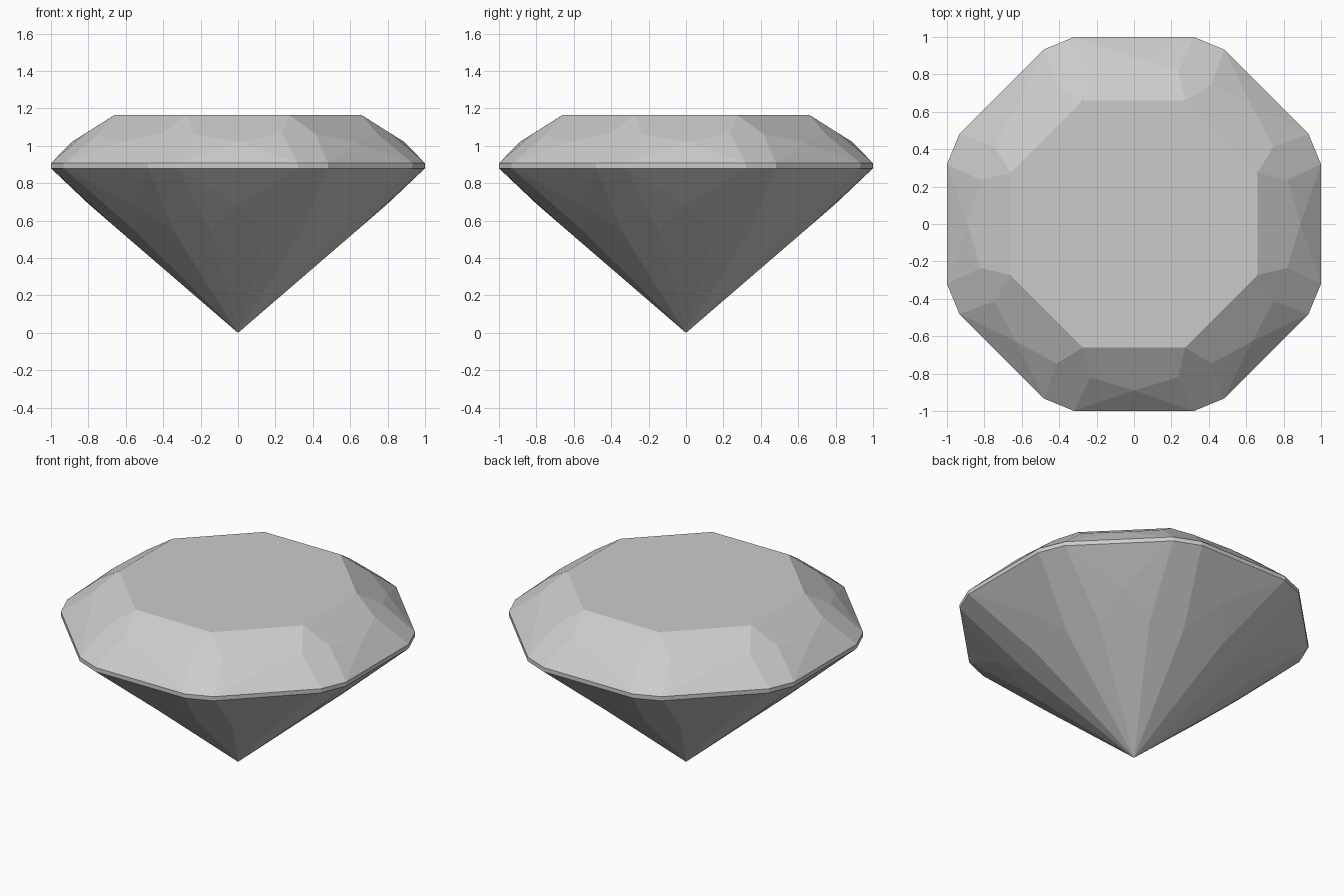
import bpy
import bmesh
from math import radians
from mathutils import Matrix, Vector

default = bpy.data.objects.get("Cube")
if default:
    bpy.data.objects.remove(default, do_unlink=True)

# One grey stone material
stone = bpy.data.materials.new("grey stone")
stone.use_nodes = True
GREY = (0.6, 0.6, 0.6, 1)
stone.diffuse_color = GREY
stone.node_tree.nodes["Principled BSDF"].inputs["Base Color"].default_value = GREY

SIDES = 8
CENTRE = Vector((0, 0, 0.8))

# Outline points of one octagon side (mirrored and turned for the others)
TABLE = (0.273, 0.66, 1.165)
CROWN_KITE = (0.235, 0.82, 1.064)
CROWN_MID = (0, 0.89, 1.02)
RIM_TOP = (0.32, 1, 0.907)
RIM_LOW = (0.32, 1, 0.88)
PAVILION_MID = (0, 0.8, 0.69)
PAVILION_KITE = (0.145, 0.63, 0.543)
TIP = (0, 0, 0)


def turned(point, side, mirror=1):
    """Place a point on the given octagon side."""
    x, y, z = point
    return Matrix.Rotation(-radians(360 / SIDES) * side, 3, "Z") @ Vector((x * mirror, y, z))


def build(name, facets_of_side, extra=()):
    """Make a flat-shaded object from facets repeated around the stone."""
    bm = bmesh.new()
    facets = [f for side in range(SIDES) for f in facets_of_side(side)]
    for corners in facets + list(extra):
        face = bm.faces.new([bm.verts.new(c) for c in corners])
        face.normal_update()
        if face.normal.dot(face.calc_center_median() - CENTRE) < 0:
            face.normal_flip()
    bmesh.ops.remove_doubles(bm, verts=bm.verts[:], dist=0.001)
    mesh = bpy.data.meshes.new(name)
    bm.to_mesh(mesh)
    bm.free()
    mesh.materials.append(stone)
    obj = bpy.data.objects.new(name, mesh)
    bpy.context.collection.objects.link(obj)
    return obj


def rim_facets(side, rim, mid, kite):
    """The rim triangle and its two flanking triangles."""
    r, l = turned(rim, side), turned(rim, side, -1)
    m = turned(mid, side)
    return [[l, r, m],
            [r, turned(kite, side), m],
            [l, turned(kite, side, -1), m]]


def crown_facets(side):
    nxt = side + 1
    main = [turned(TABLE, side, -1), turned(TABLE, side), turned(CROWN_KITE, side),
            turned(CROWN_MID, side), turned(CROWN_KITE, side, -1)]
    corner = [turned(TABLE, side), turned(CROWN_KITE, side), turned(RIM_TOP, side),
              turned(RIM_TOP, nxt, -1), turned(CROWN_KITE, nxt, -1)]
    return [main, corner] + rim_facets(side, RIM_TOP, CROWN_MID, CROWN_KITE)


def girdle_facets(side):
    nxt = side + 1
    flat = [turned(RIM_LOW, side, -1), turned(RIM_LOW, side),
            turned(RIM_TOP, side), turned(RIM_TOP, side, -1)]
    corner = [turned(RIM_LOW, side), turned(RIM_LOW, nxt, -1),
              turned(RIM_TOP, nxt, -1), turned(RIM_TOP, side)]
    return [flat, corner]


def pavilion_facets(side):
    nxt = side + 1
    tip = Vector(TIP)
    main = [tip, turned(PAVILION_KITE, side), turned(PAVILION_MID, side),
            turned(PAVILION_KITE, side, -1)]
    corner = [tip, turned(PAVILION_KITE, side), turned(RIM_LOW, side),
              turned(RIM_LOW, nxt, -1), turned(PAVILION_KITE, nxt, -1)]
    return [main, corner] + rim_facets(side, RIM_LOW, PAVILION_MID, PAVILION_KITE)


# Crown with its flat table, thin girdle band, pointed pavilion
table = [turned(TABLE, side) for side in range(SIDES)]
build("crown", crown_facets, [table])
build("girdle", girdle_facets)
build("pavilion", pavilion_facets)
